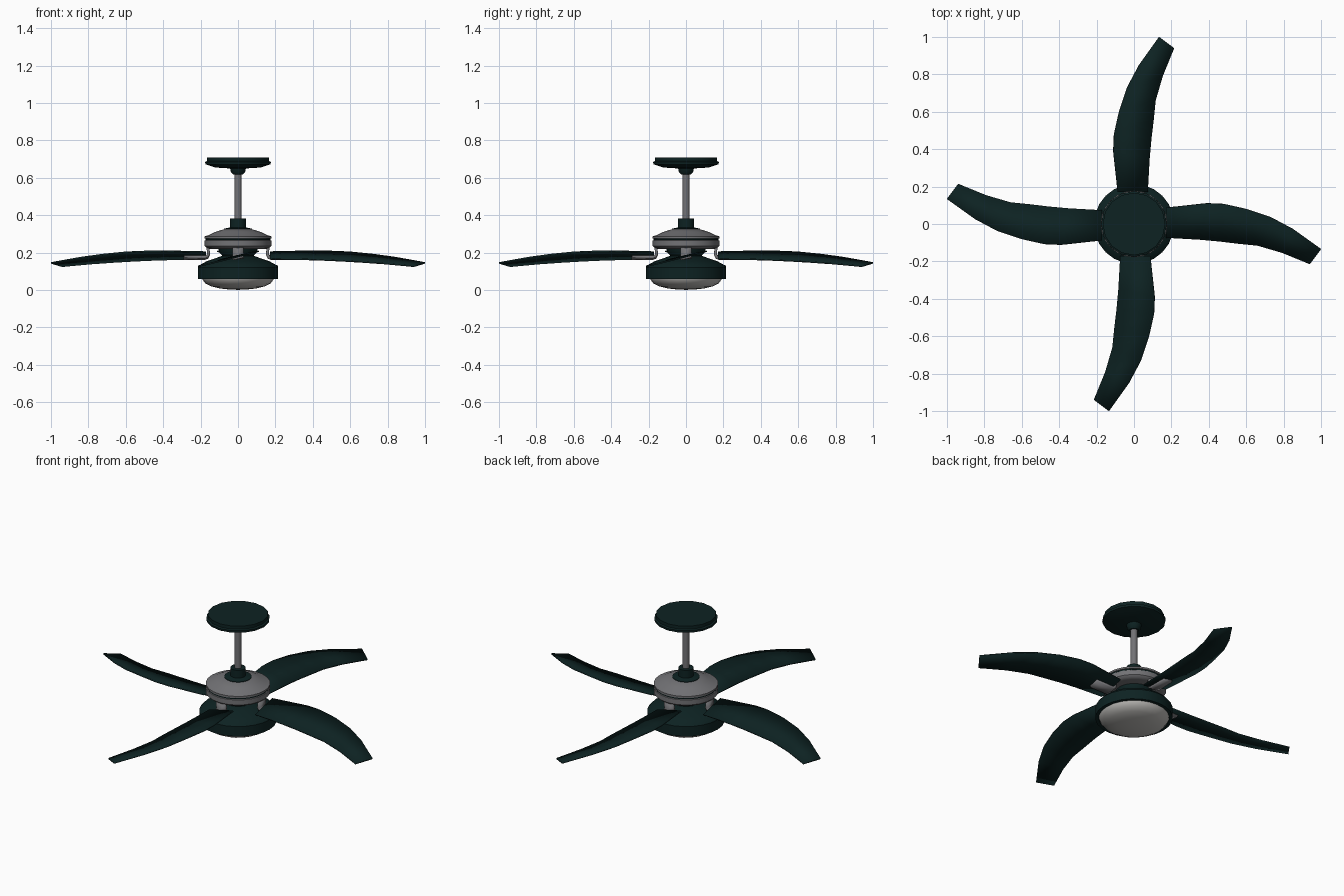
import bpy, bmesh, math

cube = bpy.data.objects.get("Cube")
if cube:
    bpy.data.objects.remove(cube, do_unlink=True)


def material(name, rgb):
    m = bpy.data.materials.new(name)
    m.use_nodes = True
    m.diffuse_color = (*rgb, 1)
    m.node_tree.nodes["Principled BSDF"].inputs["Base Color"].default_value = (*rgb, 1)
    return m


green = material("dark green", (0.004, 0.016, 0.016))
grey = material("metal grey", (0.17, 0.17, 0.18))
frost = material("frosted glass", (0.5, 0.49, 0.47))


def finish(name, bm, mat, angle=35):
    bmesh.ops.recalc_face_normals(bm, faces=bm.faces)
    mesh = bpy.data.meshes.new(name)
    bm.to_mesh(mesh)
    bm.free()
    mesh.materials.append(mat)
    mesh.shade_smooth()
    mesh.set_sharp_from_angle(angle=math.radians(angle))
    ob = bpy.data.objects.new(name, mesh)
    bpy.context.collection.objects.link(ob)
    return ob


def lathe(name, profile, mat, sides=24):
    """Turn a (radius, height) profile about the vertical axis."""
    bm = bmesh.new()
    verts = [bm.verts.new((r, 0, z)) for r, z in profile]
    edges = [bm.edges.new(pair) for pair in zip(verts, verts[1:])]
    bmesh.ops.spin(bm, geom=verts + edges, cent=(0, 0, 0), axis=(0, 0, 1),
                   angle=math.tau, steps=sides, use_merge=True)
    bmesh.ops.remove_doubles(bm, verts=bm.verts, dist=0.0005)
    return finish(name, bm, mat)


def ribbon(name, side_a, side_b, mat, thickness, offset, turn):
    """Strip between two edges, thickened, and turned about the hub."""
    bm = bmesh.new()
    a = [bm.verts.new(p) for p in side_a]
    b = [bm.verts.new(p) for p in side_b]
    for i in range(len(a) - 1):
        bm.faces.new((a[i], b[i], b[i + 1], a[i + 1]))
    ob = finish(name, bm, mat)
    solid = ob.modifiers.new("thickness", "SOLIDIFY")
    solid.thickness = thickness
    solid.offset = offset
    ob.rotation_euler.z = turn
    return ob


# Ceiling mount and hanging rod
lathe("ceiling_canopy", [(0, 0.709), (0.167, 0.709), (0.167, 0.69), (0.176, 0.685),
                         (0.174, 0.672), (0.12, 0.655), (0.042, 0.65), (0.038, 0.63),
                         (0.026, 0.617), (0, 0.617)], green, 16)
lathe("down_rod", [(0, 0.63), (0.019, 0.63), (0.019, 0.37), (0, 0.37)], grey, 16)
lathe("rod_collar", [(0, 0.382), (0.042, 0.382), (0.042, 0.335), (0.075, 0.328),
                     (0.075, 0.31), (0, 0.31)], green)

# Motor with a groove and trim bands
lathe("motor_housing", [(0, 0.325), (0.075, 0.325), (0.12, 0.311), (0.158, 0.293),
                        (0.178, 0.287), (0.178, 0.276), (0.17, 0.274), (0.17, 0.268),
                        (0.178, 0.265), (0.178, 0.235), (0.168, 0.225),
                        (0.15, 0.22), (0, 0.22)], grey)
lathe("motor_groove", [(0.172, 0.275), (0.174, 0.274), (0.174, 0.268), (0.172, 0.267)], green)
lathe("neck", [(0, 0.222), (0.105, 0.222), (0.1, 0.2), (0.085, 0.185), (0.085, 0.17),
               (0, 0.17)], green)

# Light kit
lathe("light_housing", [(0, 0.183), (0.085, 0.183), (0.115, 0.172), (0.165, 0.155),
                        (0.2, 0.137), (0.214, 0.12), (0.214, 0.06), (0.195, 0.06),
                        (0.195, 0.075), (0, 0.075)], green)
lathe("light_bowl", [(0, 0.07), (0.196, 0.07), (0.19, 0.055), (0.175, 0.036), (0.145, 0.02),
                     (0.1, 0.009), (0.05, 0.003), (0, 0.001)], frost)

# Blade outline: raised leading edge and lower trailing edge
lead = [(0.17, 0.087, 0.203), (0.39, 0.111, 0.208), (0.48, 0.107, 0.207), (0.6, 0.08, 0.202),
        (0.73, 0.037, 0.189), (0.85, -0.027, 0.172), (1.0, -0.134, 0.145)]
trail = [(0.17, -0.073, 0.167), (0.35, -0.083, 0.164), (0.45, -0.092, 0.161),
         (0.56, -0.105, 0.156), (0.66, -0.115, 0.15), (0.79, -0.153, 0.141),
         (0.94, -0.214, 0.127)]

# Bracket path: down from the motor, then out under the blade
path = [(0.16, 0.23), (0.158, 0.19), (0.165, 0.177), (0.18, 0.172), (0.29, 0.174)]
arm_a = [(x, 0.03, z + 0.0015 * i) for i, (x, z) in enumerate(path)]
arm_b = [(x, -0.03, z - 0.0015 * i) for i, (x, z) in enumerate(path)]

for i, side in enumerate(("left", "back", "right", "front")):
    turn = i * math.pi / 2
    ribbon(side + "_blade", lead, trail, green, 0.008, 0, turn)
    ribbon(side + "_bracket", arm_a, arm_b, grey, 0.016, 0, turn)
